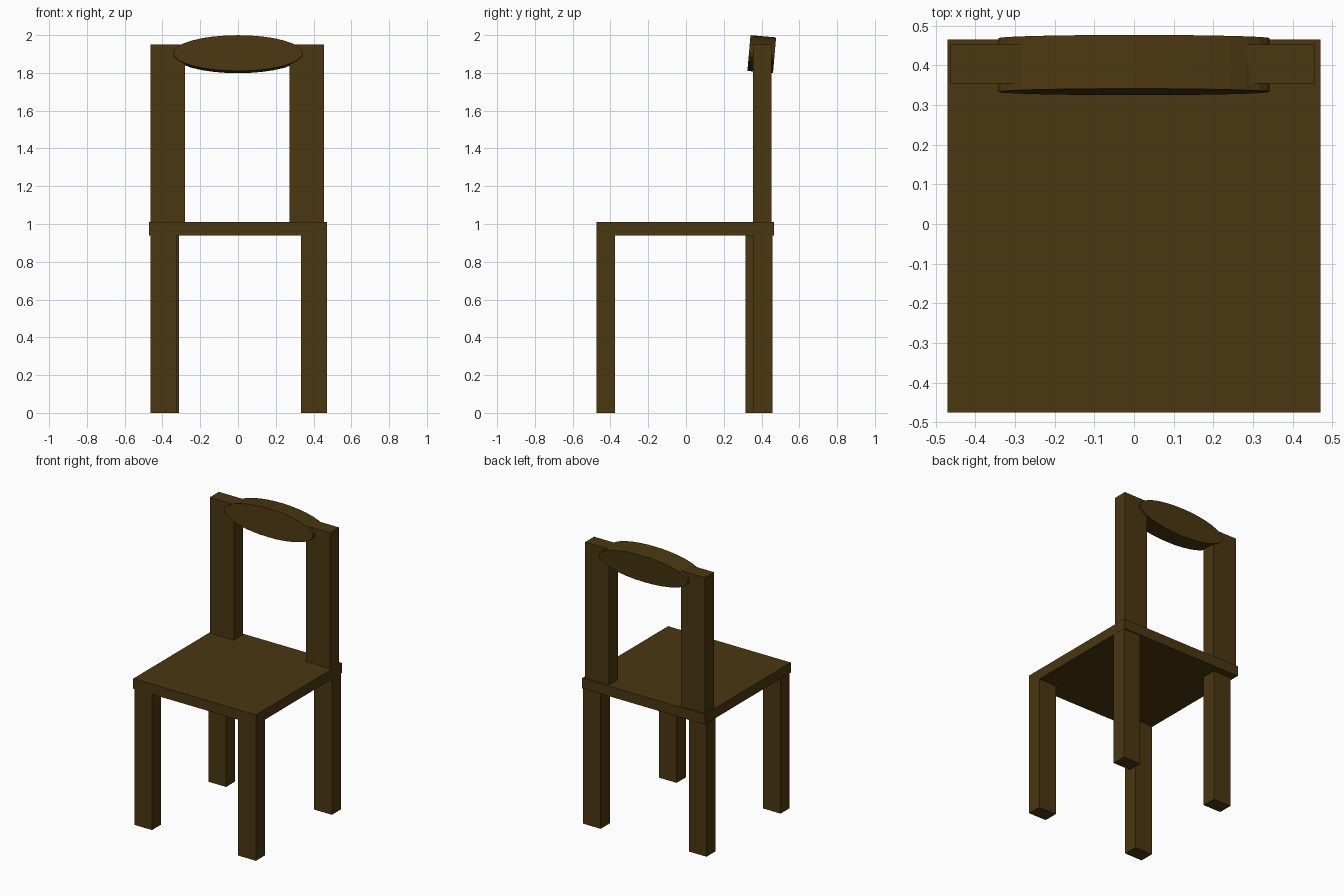
import bpy, math

if "Cube" in bpy.data.objects:
    bpy.data.objects.remove(bpy.data.objects["Cube"])

wood = bpy.data.materials.new("dark brown wood")
wood.diffuse_color = (0.068, 0.038, 0.0055, 1)
wood.use_nodes = True
wood.node_tree.nodes["Principled BSDF"].inputs["Base Color"].default_value = wood.diffuse_color


def box(name, x, y, z):
    """Box from (min, max) ranges on each axis."""
    bpy.ops.mesh.primitive_cube_add(size=1, location=[sum(r) / 2 for r in (x, y, z)])
    ob = bpy.context.object
    ob.name = name
    ob.scale = [r[1] - r[0] for r in (x, y, z)]
    bpy.ops.object.transform_apply(location=False, rotation=False, scale=True)
    ob.data.materials.append(wood)
    return ob


# Seat slab
box("seat", (-0.47, 0.47), (-0.475, 0.466), (0.94, 1.01))

# Legs: name, left edge, front edge (the rear left one is slightly inset)
LEG_W, LEG_D = 0.136, 0.10
for name, x, y in (("front_leg_left", -0.462, -0.475),
                   ("front_leg_right", 0.334, -0.475),
                   ("back_leg_left", -0.449, 0.316),
                   ("back_leg_right", 0.333, 0.358)):
    box(name, (x, x + LEG_W), (y, y + LEG_D), (0, 0.945))

# Back posts
for name, x in (("back_post_left", -0.464), ("back_post_right", 0.272)):
    box(name, (x, x + 0.184), (0.354, 0.453), (1.0, 1.95))

# Oval head rest: flattened disc facing forward, leaning back slightly
bpy.ops.mesh.primitive_cylinder_add(vertices=32, radius=1, depth=1)
rest = bpy.context.object
rest.name = "oval_headrest"
rest.scale = (0.342, 0.095, 0.136)
rest.rotation_euler = (math.radians(90 - 5), 0, 0)
rest.location = (0, 0.401, 1.899)
rest.data.materials.append(wood)
